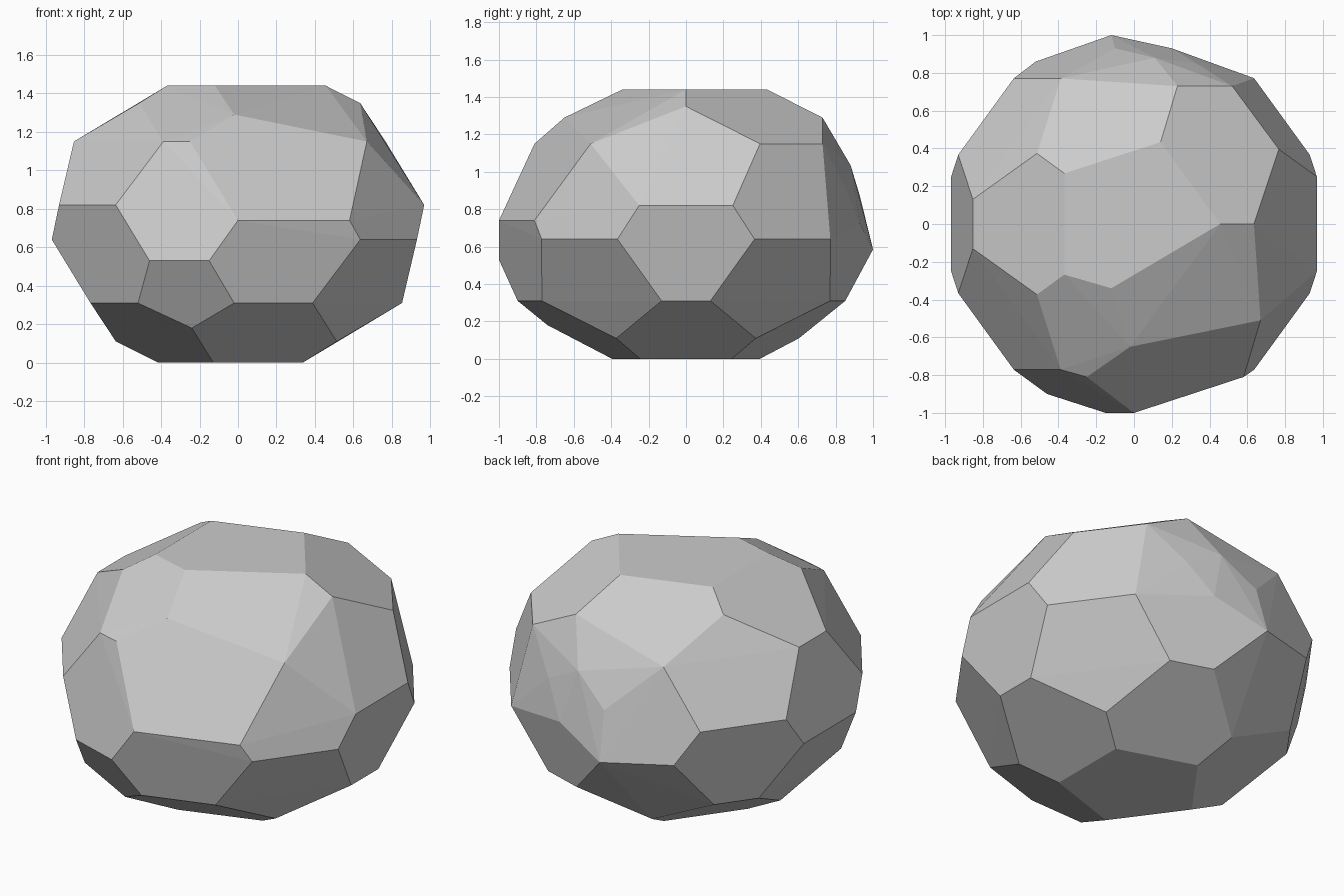
import bpy, bmesh
from math import sin, cos, radians

cube = bpy.data.objects.get("Cube")
if cube:
    bpy.data.objects.remove(cube)

# Corner rings of a football-like solid: radius, height, first angle, half spread of each pair
rings = {
    "crown": (0.456, 1.44, 0, 0),
    "shoulder": (0.635, 1.35, 0, 0),
    "upper": (0.863, 1.15, 36, 8.7),
    "belt_high": (1.0, 0.82, 0, 14.5),
    "belt_low": (1.0, 0.64, 36, 14.5),
    "lower": (0.863, 0.31, 0, 8.7),
    "foot": (0.635, 0.11, 36, 0),
    "base": (0.415, 0.0, 36, 0),
}

# Corners knocked out of place, which make the rock irregular
moved = {
    ("crown", 4): (-0.12, -0.34, 1.44),
    ("shoulder", 1): (0.23, 0.73, 1.29),
    ("shoulder", 4): (-0.02, -0.65, 1.29),
    ("upper", 1): (0.52, 0.73, 1.15),
    ("upper", 2): (0.11, 0.88, 1.035),
    ("upper", 7): (-0.25, -0.81, 1.15),
    ("upper", 8): (0.67, -0.51, 1.15),
    ("upper", 9): (0.33, 0.85, 0.92),
    ("belt_high", 2): (0.20, 0.93, 0.72),
    ("belt_high", 3): (-0.10, 0.93, 0.87),
    ("belt_high", 8): (0.0, -1.0, 0.74),
    ("belt_high", 9): (0.58, -0.81, 0.74),
    ("belt_low", 2): (-0.12, 1.0, 0.585),
    ("belt_low", 3): (-0.52, 0.86, 0.62),
    ("belt_low", 6): (-0.46, -0.90, 0.53),
    ("belt_low", 7): (-0.15, -1.0, 0.53),
    ("lower", 7): (-0.52, -0.73, 0.31),
    ("lower", 8): (-0.02, -0.90, 0.31),
    ("foot", 3): (-0.24, -0.74, 0.18),
}


def ring_corners(name):
    radius, height, start, spread = rings[name]
    sides = (-spread, spread) if spread else (0,)
    angles = [radians(start + 72 * k + s) for k in range(5) for s in sides]
    for i, a in enumerate(angles):
        yield moved.get((name, i), (radius * cos(a), radius * sin(a), height))


# Wrap the corners in a convex skin and merge flat triangles into facets
bm = bmesh.new()
for name in rings:
    for corner in ring_corners(name):
        bm.verts.new(corner)
hull = bmesh.ops.convex_hull(bm, input=bm.verts[:])
loose = [v for v in bm.verts if not v.link_faces]
bmesh.ops.delete(bm, geom=loose, context="VERTS")
bmesh.ops.dissolve_limit(bm, angle_limit=radians(2), verts=bm.verts[:], edges=bm.edges[:])
bmesh.ops.recalc_face_normals(bm, faces=bm.faces[:])

mesh = bpy.data.meshes.new("rock")
bm.to_mesh(mesh)
bm.free()
rock = bpy.data.objects.new("rock", mesh)
bpy.context.collection.objects.link(rock)

# Plain stone colour
stone = bpy.data.materials.new("stone_grey")
stone.use_nodes = True
colour = (0.6, 0.6, 0.6, 1)
stone.diffuse_color = colour
stone.node_tree.nodes["Principled BSDF"].inputs["Base Color"].default_value = colour
mesh.materials.append(stone)
